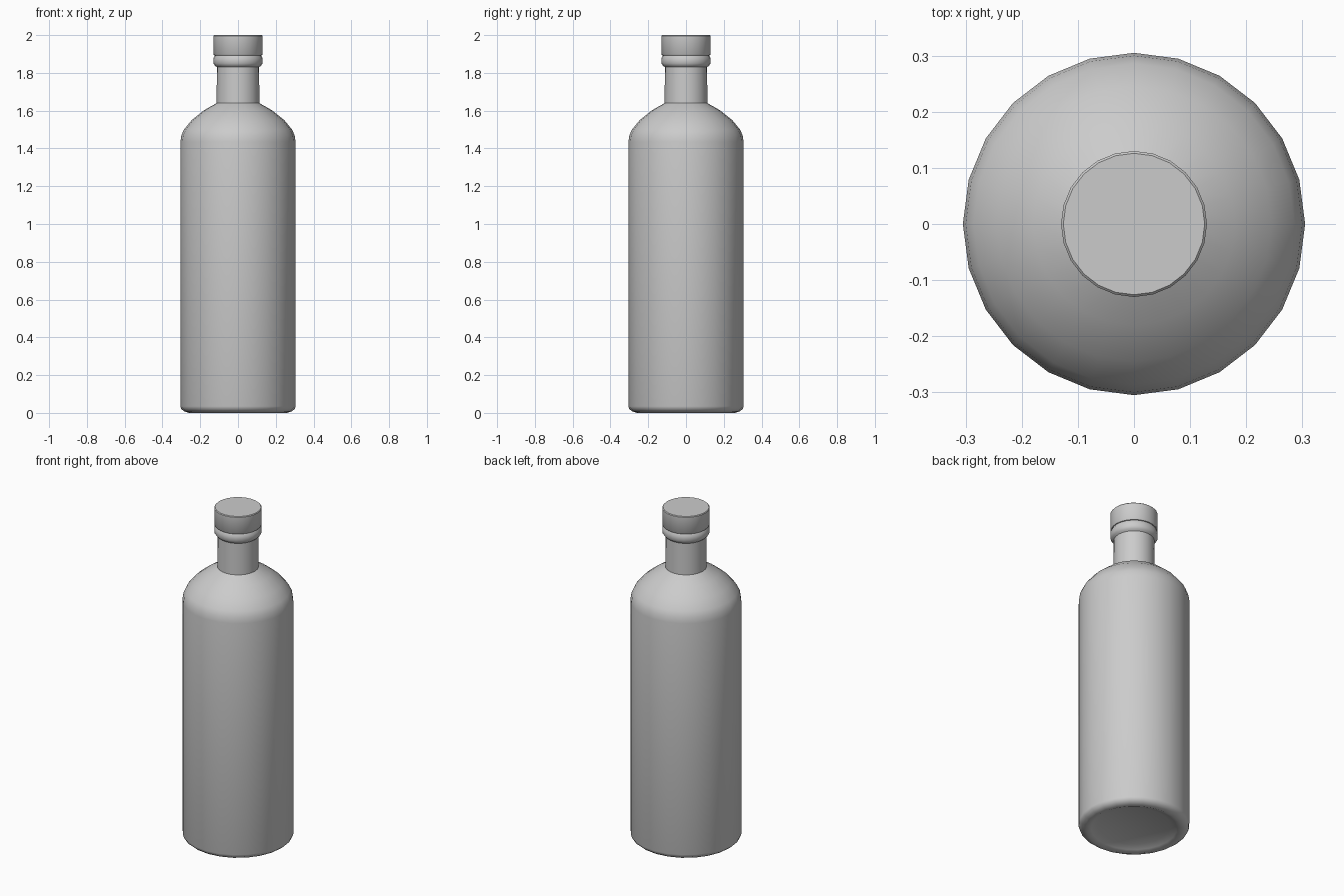
import bpy, bmesh, math

if "Cube" in bpy.data.objects:
    bpy.data.objects.remove(bpy.data.objects["Cube"])

SIDES = 24


def lathe(name, profile):
    """Revolve (radius, z) points around z; radius 0 closes with a pole."""
    bm = bmesh.new()
    rings = []
    for r, z in profile:
        if r == 0:
            rings.append([bm.verts.new((0, 0, z))] * SIDES)
        else:
            rings.append([bm.verts.new((r * math.cos(math.tau * i / SIDES),
                                        r * math.sin(math.tau * i / SIDES), z))
                          for i in range(SIDES)])
    for a, b in zip(rings, rings[1:]):
        for i in range(SIDES):
            j = (i + 1) % SIDES
            quad = list(dict.fromkeys((a[i], a[j], b[j], b[i])))
            bm.faces.new(quad)
    bmesh.ops.recalc_face_normals(bm, faces=bm.faces)
    mesh = bpy.data.meshes.new(name)
    bm.to_mesh(mesh)
    bm.free()
    obj = bpy.data.objects.new(name, mesh)
    bpy.context.collection.objects.link(obj)
    bpy.ops.object.select_all(action='DESELECT')
    obj.select_set(True)
    bpy.context.view_layer.objects.active = obj
    bpy.ops.object.shade_smooth_by_angle(angle=math.radians(40))
    return obj


# Bottle: hollowed base, straight body, round shoulder, neck and lip ring
lathe("bottle", [
    (0, 0.03), (0.20, 0.025), (0.235, 0.01), (0.26, 0.0),
    (0.285, 0.008), (0.30, 0.02), (0.305, 0.035),
    (0.305, 1.435), (0.30, 1.47), (0.286, 1.50), (0.245, 1.55),
    (0.18, 1.602), (0.113, 1.64),
    (0.112, 1.83), (0.122, 1.838), (0.13, 1.85), (0.13, 1.878),
    (0.122, 1.892), (0, 1.892),
])

# Stopper cap
lathe("cap", [
    (0, 1.893), (0.126, 1.893), (0.13, 1.898),
    (0.13, 1.996), (0.126, 2.0), (0, 2.0),
])
